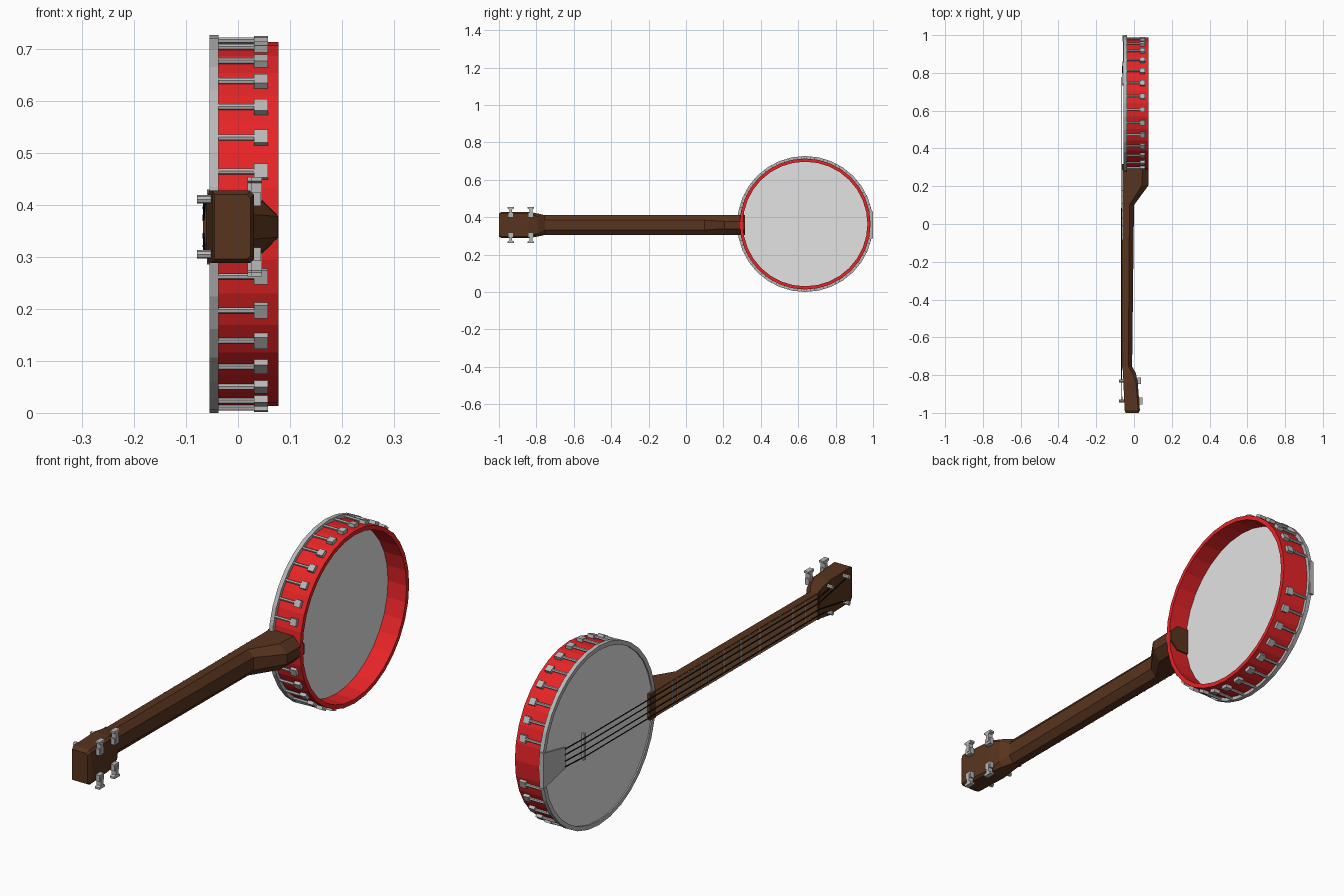
import bpy, bmesh, math
from mathutils import Vector

if "Cube" in bpy.data.objects:
    bpy.data.objects.remove(bpy.data.objects["Cube"])

CY, CZ = 0.637, 0.3635      # drum centre
NZ = 0.358                  # neck centre line


def mat(name, col):
    m = bpy.data.materials.new(name)
    m.diffuse_color = (*col, 1)
    m.use_nodes = True
    m.node_tree.nodes["Principled BSDF"].inputs["Base Color"].default_value = m.diffuse_color
    return m


RED = mat("red", (0.82, 0.018, 0.02))
BROWN = mat("dark brown", (0.098, 0.034, 0.013))
BOARD = mat("orange brown", (0.32, 0.125, 0.05))
METAL = mat("metal grey", (0.48, 0.48, 0.48))
SKIN = mat("light grey", (0.77, 0.77, 0.77))
BLACK = mat("black", (0.006, 0.006, 0.006))


def finish(name, bm, m):
    bmesh.ops.recalc_face_normals(bm, faces=bm.faces)
    me = bpy.data.meshes.new(name)
    bm.to_mesh(me)
    bm.free()
    me.materials.append(m)
    ob = bpy.data.objects.new(name, me)
    bpy.context.collection.objects.link(ob)
    return ob


def loft(name, sections, m, closed=False):
    """Skin a list of equal-length point loops."""
    bm = bmesh.new()
    loops = [[bm.verts.new(p) for p in s] for s in sections]
    n = len(loops[0])
    pairs = list(zip(loops, loops[1:]))
    if closed:
        pairs.append((loops[-1], loops[0]))
    else:
        bm.faces.new(loops[0])
        bm.faces.new(loops[-1])
    for a, b in pairs:
        for i in range(n):
            j = (i + 1) % n
            bm.faces.new((a[i], a[j], b[j], b[i]))
    return finish(name, bm, m)


def rod(name, a, b, r, m, sides=6):
    a, b = Vector(a), Vector(b)
    d = (b - a).normalized()
    u = d.orthogonal().normalized()
    v = d.cross(u)
    ang = [2 * math.pi * i / sides for i in range(sides)]
    return loft(name, [[p + r * (u * math.cos(t) + v * math.sin(t)) for t in ang]
                       for p in (a, b)], m)


def box(name, lo, hi, m):
    (x0, y0, z0), (x1, y1, z1) = lo, hi
    return loft(name, [[(x, y0, z0), (x, y1, z0), (x, y1, z1), (x, y0, z1)]
                       for x in (x0, x1)], m)


def polar(x, r, t):
    """Point on the drum; t is measured from the neck side."""
    return (x, CY - r * math.cos(t), CZ + r * math.sin(t))


def circle(x, r, n=32):
    return [polar(x, r, 2 * math.pi * i / n) for i in range(n)]


def hoop(name, x0, x1, r0, r1, m):
    return loft(name, [circle(x0, r0), circle(x0, r1), circle(x1, r1), circle(x1, r0)],
                m, closed=True)


# Drum: wooden rim, tension ring and thick skin
hoop("drum_rim", -0.042, 0.078, 0.333, 0.350, RED)
hoop("tension_ring", -0.055, -0.038, 0.346, 0.3635, METAL)
loft("drum_skin", [circle(-0.050, 0.349), circle(-0.041, 0.349),
                   circle(-0.041, 0.334), circle(-0.005, 0.334)], SKIN)

# Tension hooks and nuts around the rim, leaving gaps at neck and tail
for side in (1, -1):
    for k in range(14):
        t = side * math.radians(16.5 + 11.42 * k)
        rod("hook_rod", polar(-0.042, 0.355, t), polar(0.035, 0.355, t), 0.0058, METAL)
        secs = []
        for x in (0.031, 0.058):
            secs.append([polar(x, r, t + s * 0.0140 / r) for r, s in
                         ((0.346, -1), (0.362, -1), (0.362, 1), (0.346, 1))])
        loft("hook_nut", secs, METAL)

# Neck, heel and headstock: y, front x, shoulder x, back x, half width, back half width
neck = [(-1.0, -0.045, 0.018, 0.024, 0.062, 0.055),
        (-0.985, -0.050, 0.023, 0.031, 0.070, 0.062),
        (-0.84, -0.056, 0.010, 0.020, 0.070, 0.062),
        (-0.79, -0.058, -0.008, 0.010, 0.061, 0.044),
        (-0.755, -0.062, -0.030, -0.010, 0.053, 0.026),
        (0.10, -0.060, -0.024, 0.000, 0.053, 0.026),
        (0.205, -0.060, 0.042, 0.077, 0.053, 0.020),
        (0.315, -0.060, 0.046, 0.078, 0.053, 0.020)]
loft("neck", [[(xf, y, NZ - w), (xm, y, NZ - w), (xb, y, NZ - wb),
               (xb, y, NZ + wb), (xm, y, NZ + w), (xf, y, NZ + w)]
              for y, xf, xm, xb, w, wb in neck], BROWN)

# Fretboard, nut and frets
loft("fretboard", [[(x, y, NZ - 0.050), (x + 0.004, y, NZ - 0.050),
                    (x + 0.004, y, NZ + 0.050), (x, y, NZ + 0.050)]
                   for y, x in ((-0.755, -0.0635), (0.287, -0.0615))], BOARD)
box("fretboard_end", (-0.064, 0.285, NZ - 0.053), (-0.05, 0.318, NZ + 0.053), BROWN)
box("nut", (-0.067, -0.765, NZ - 0.053), (-0.056, -0.752, NZ + 0.053), BROWN)
BRIDGE = 0.738
for i in range(1, 18):
    y = BRIDGE - (BRIDGE + 0.758) * 2 ** (-i / 12)
    box("fret", (-0.0645, y - 0.002, NZ - 0.052), (-0.060, y + 0.002, NZ + 0.052), METAL)

# Bridge and tailpiece
box("bridge", (-0.063, BRIDGE - 0.005, NZ - 0.053), (-0.048, BRIDGE + 0.005, NZ + 0.053), METAL)
loft("tailpiece", [[(x, y, NZ - w), (x + 0.006, y, NZ - w), (x + 0.006, y, NZ + w), (x, y, NZ + w)]
                   for x, y, w in ((-0.058, 0.855, 0.042), (-0.060, 0.997, 0.072))], METAL)
box("tailpiece_flap", (-0.060, 0.992, NZ - 0.072), (-0.042, 1.0, NZ + 0.072), METAL)

# Tuners: post, gear block, flat shaft and button, two per side
for s in (1, -1):
    for y, xb in ((-0.83, 0.022), (-0.937, 0.030)):
        z = NZ + s * 0.053
        rod("tuner_post", (-0.079, y, z), (xb, y, z), 0.008, METAL, 8)
        box("tuner_block", (xb - 0.004, y - 0.015, z - 0.013), (xb + 0.014, y + 0.015, z + 0.013), METAL)
        secs = []
        for dz, w in ((0.05, 0.008), (0.084, 0.008), (0.088, 0.018), (0.096, 0.018)):
            zz = NZ + s * dz
            secs.append([(xb - 0.004, y - w, zz), (xb + 0.016, y - w, zz),
                         (xb + 0.016, y + w, zz), (xb - 0.004, y + w, zz)])
        loft("tuner_button", secs, METAL)

# Four strings from tailpiece over bridge and nut to the posts
for s, k, y in ((1, 1, -0.83), (1, 0.36, -0.937), (-1, 0.36, -0.937), (-1, 1, -0.83)):
    path = [(-0.059, 0.86, NZ + s * k * 0.036), (-0.0645, BRIDGE, NZ + s * k * 0.038),
            (-0.0665, -0.758, NZ + s * k * 0.036), (-0.064, y, NZ + s * 0.045)]
    for a, b in zip(path, path[1:]):
        rod("string", a, b, 0.0022, BLACK)
